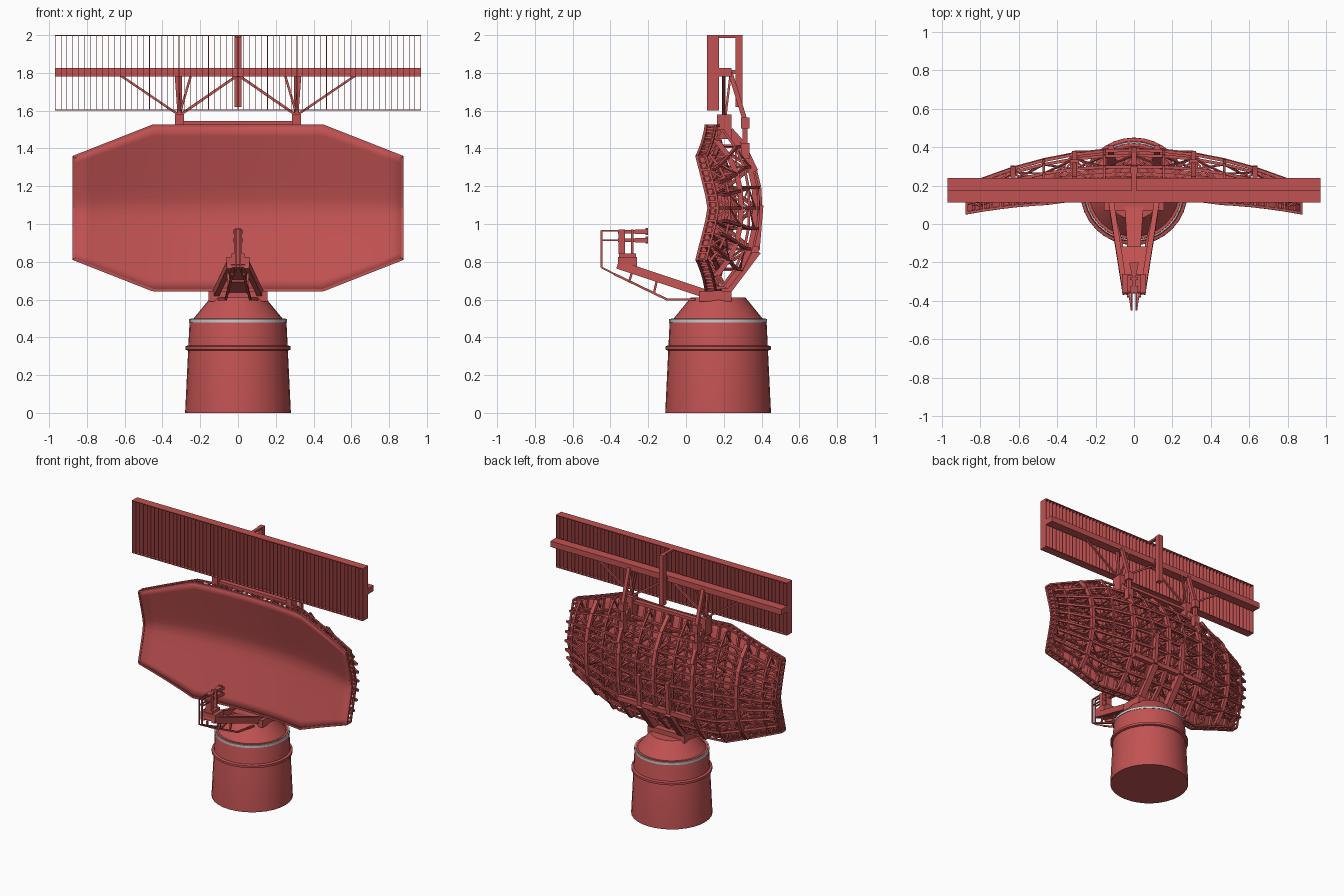
import bpy, bmesh, math
from mathutils import Vector, Matrix

if "Cube" in bpy.data.objects:
    bpy.data.objects.remove(bpy.data.objects["Cube"])

def material(name, col):
    m = bpy.data.materials.new(name)
    m.diffuse_color = (*col, 1)
    m.use_nodes = True
    m.node_tree.nodes["Principled BSDF"].inputs["Base Color"].default_value = m.diffuse_color
    return m

RED = material("red_paint", (0.54, 0.085, 0.085))
GREY = material("grey_metal", (0.55, 0.58, 0.56))

def finish(bm, name, mat=RED, smooth=None):
    bmesh.ops.recalc_face_normals(bm, faces=bm.faces)
    me = bpy.data.meshes.new(name)
    bm.to_mesh(me)
    bm.free()
    ob = bpy.data.objects.new(name, me)
    bpy.context.collection.objects.link(ob)
    me.materials.append(mat)
    if smooth:
        bpy.ops.object.select_all(action='DESELECT')
        ob.select_set(True)
        bpy.context.view_layer.objects.active = ob
        bpy.ops.object.shade_smooth_by_angle(angle=math.radians(smooth))
    return ob

def bar(bm, p, q, w, t=None, w2=None):
    """Box beam from p to q; w across (along x where possible), t deep."""
    t, w2 = t or w, w2 or w
    p, q = Vector(p), Vector(q)
    d = (q - p).normalized()
    side = Vector((0, 1, 0)) if abs(d.x) > 0.9 else Vector((1, 0, 0))
    u = (side - d * side.dot(d)).normalized()
    v = d.cross(u)
    ends = [[bm.verts.new(c + u * a * ww / 2 + v * b * t / 2)
             for a, b in ((-1, -1), (1, -1), (1, 1), (-1, 1))] for c, ww in ((p, w), (q, w2))]
    bm.faces.new(ends[0])
    bm.faces.new(ends[1])
    for i in range(4):
        j = (i + 1) % 4
        bm.faces.new((ends[0][i], ends[0][j], ends[1][j], ends[1][i]))

def path(bm, pts, w, t=None):
    for a, b in zip(pts, pts[1:]):
        bar(bm, a, b, w, t)

def box(bm, x0, x1, y0, y1, z0, z1):
    bar(bm, ((x0 + x1) / 2, (y0 + y1) / 2, z0), ((x0 + x1) / 2, (y0 + y1) / 2, z1), x1 - x0, y1 - y0)

def lathe(name, prof, mat=RED, n=32):
    bm = bmesh.new()
    rings = [[bm.verts.new((r * math.cos(2 * math.pi * i / n), 0.17 + r * math.sin(2 * math.pi * i / n), z))
              for i in range(n)] for r, z in prof]
    for a, b in zip(rings, rings[1:]):
        for i in range(n):
            bm.faces.new((a[i], a[(i + 1) % n], b[(i + 1) % n], b[i]))
    bm.faces.new(rings[0])
    bm.faces.new(rings[-1])
    finish(bm, name, mat, 30)

# Pedestal
lathe("pedestal", [(0.28, 0), (0.257, 0.475), (0.25, 0.5), (0.235, 0.5), (0.145, 0.61)])
lathe("pedestal_band", [(0.266, 0.33), (0.279, 0.335), (0.279, 0.352), (0.266, 0.357)])
lathe("bearing_ring", [(0.245, 0.478), (0.259, 0.478), (0.259, 0.496), (0.245, 0.496)], GREY)

# Reflector surface: shallow V in height, bowed in width, octagonal outline
ZC = 1.085
def half(x):
    return 0.435 - max(0, abs(x) - 0.45) * 0.165 / 0.42
def front(x, u, off=0):
    t = u * half(x)
    return Vector((x, 0.245 - 0.165 * x * x - 0.26 * (math.hypot(t, 0.03) - 0.03) + off, ZC + t))
def back(x, u):
    a = abs(x)
    return Vector((x, 0.39 - 0.25 * a * a - (0.2 - 0.1 * a) * abs(u) ** 2.6, ZC + u * half(x)))

xs = [0.87 * s * i / 10 for s in (1,) for i in range(-10, 11)]
xs = sorted([x for x in xs if abs(abs(x) - 0.45) > 0.03] + [-0.45, 0.45])
us = [i / 8 for i in range(-8, 9)]
bm = bmesh.new()
grid = [[bm.verts.new(front(x, u)) for u in us] for x in xs]
for a, b in zip(grid, grid[1:]):
    for i in range(len(us) - 1):
        bm.faces.new((a[i], b[i], b[i + 1], a[i + 1]))
ob = finish(bm, "reflector_surface", smooth=30)
sol = ob.modifiers.new("thickness", 'SOLIDIFY')
sol.thickness, sol.offset = 0.01, 0

# Rim: double rail joined by pegs
bm = bmesh.new()
edge = [(x, 1) for x in xs] + [(0.87, i / 4) for i in range(3, -4, -1)] \
     + [(x, -1) for x in reversed(xs)] + [(-0.87, i / 4) for i in range(-3, 4)]
for (a, b) in zip(edge, edge[1:] + edge[:1]):
    bar(bm, front(*a), front(*b), 0.014)
    bar(bm, front(*a, 0.05), front(*b, 0.05), 0.012)
    bar(bm, front(*a), front(*a, 0.05), 0.012)
    m = (Vector(a) + Vector(b)) / 2
    bar(bm, front(*m), front(*m, 0.05), 0.009)
finish(bm, "reflector_rim")

# Upright stiffeners on the back of the skin
bm = bmesh.new()
for i in range(-11, 12):
    x = i * 0.076
    path(bm, [front(x, u, 0.017) for u in (-0.97, -0.5, -0.06, 0.06, 0.5, 0.97)], 0.014, 0.026)
finish(bm, "skin_stiffeners")

# Curved truss ribs
bm = bmesh.new()
levels = [-0.97, -0.75, -0.5, -0.25, 0, 0.25, 0.5, 0.75, 0.97]
ribs = [-0.8, -0.63, -0.47, -0.31, -0.155, 0, 0.155, 0.31, 0.47, 0.63, 0.8]
heavy = (0, 0.31, 0.63)
for x in ribs:
    w = 0.028 if abs(x) in heavy else 0.014
    path(bm, [back(x, u) for u in levels], w, w)
    for i, u in enumerate(levels):
        bar(bm, front(x, u), back(x, u), w * 0.6)
        if i < 8:
            v = levels[i + 1]
            ends = (front(x, u), back(x, v)) if i % 2 else (back(x, u), front(x, v))
            bar(bm, *ends, 0.01)
finish(bm, "truss_ribs")

# Cross rails between ribs, with bracing
bm = bmesh.new()
rail_x = [-0.87] + ribs + [0.87]
for u in (-0.75, -0.5, -0.25, 0, 0.25, 0.5, 0.75):
    path(bm, [back(x, u) for x in rail_x], 0.016)
    path(bm, [front(x, u, 0.035) for x in rail_x], 0.022, 0.014)
    for i in range(len(rail_x) - 1):
        a, b = rail_x[i], rail_x[i + 1]
        bar(bm, *((front(a, u), back(b, u)) if i % 2 else (back(a, u), front(b, u))), 0.009)
for i in range(len(ribs) - 1):
    for u, v in ((-0.75, -0.5), (-0.25, 0), (0, 0.25), (0.5, 0.75)):
        a, b = ribs[i], ribs[i + 1]
        bar(bm, *((back(a, u), back(b, v)) if i % 2 else (back(a, v), back(b, u))), 0.009)
finish(bm, "cross_rails")

# Turntable head and rear carrying legs
bm = bmesh.new()
box(bm, -0.155, 0.155, 0.07, 0.24, 0.59, 0.645)
for s in (-1, 1):
    bar(bm, (s * 0.12, 0.19, 0.615), (s * 0.12, 0.375, 0.86), 0.045, 0.05)
    bar(bm, (s * 0.12, 0.375, 0.86), (s * 0.12, 0.395, 1.1), 0.03, 0.03)
bar(bm, (-0.31, 0.365, 0.865), (0.31, 0.365, 0.865), 0.035)
finish(bm, "turntable_head")

# Feed boom: two converging arms, deck plate and under-truss
bm = bmesh.new()
for s in (-1, 1):
    bar(bm, (s * 0.125, 0.15, 0.615), (s * 0.045, -0.36, 0.785), 0.028, 0.045)
    path(bm, [(s * 0.1, 0.05, 0.6), (s * 0.065, -0.1, 0.6), (s * 0.03, -0.38, 0.735)], 0.012)
    for y in (-0.17, -0.3):
        k = (y + 0.1) / -0.28
        bar(bm, (s * 0.05, y, 0.6 + 0.135 * k), (s * 0.055, y + 0.02, 0.715 + 0.1 * k - 0.02), 0.012)
bar(bm, (0, -0.12, 0.71), (0, -0.36, 0.79), 0.14, 0.012, 0.075)
bar(bm, (0, 0.12, 0.63), (0, -0.12, 0.7), 0.1, 0.012, 0.07)
finish(bm, "feed_boom")

# Feed box, posts, horns and guard frame
bm = bmesh.new()
box(bm, -0.062, 0.062, -0.36, -0.26, 0.77, 0.825)
box(bm, -0.035, 0.035, -0.355, -0.265, 0.825, 0.845)
for y, w in ((-0.34, 0.035), (-0.285, 0.014)):
    box(bm, -0.022, 0.022, y - w / 2, y + w / 2, 0.84, 0.97)
for z in (0.915, 0.96):
    bar(bm, (0, -0.36, z), (0, -0.255, z), 0.018)
    bar(bm, (0, -0.27, z), (0, -0.2, z), 0.022, 0.024, 0.05)
    box(bm, -0.014, 0.014, -0.215, -0.2, z - 0.018, z + 0.018)
for s in (-1, 1):
    path(bm, [(s * 0.012, -0.34, 0.965), (s * 0.012, -0.447, 0.965), (s * 0.012, -0.447, 0.77),
              (s * 0.025, -0.36, 0.725)], 0.009)
    bar(bm, (s * 0.012, -0.447, 0.915), (s * 0.012, -0.34, 0.915), 0.008)
finish(bm, "feed_horns")

# Upper array: thin upright blades between top and bottom strips
bm = bmesh.new()
N = 62
for i in range(N + 1):
    x = -0.968 + 1.936 * i / N
    box(bm, x - 0.0015, x + 0.0015, 0.112, 0.175, 1.604, 1.998)
box(bm, -0.97, 0.97, 0.112, 0.175, 1.602, 1.606)
box(bm, -0.97, 0.97, 0.112, 0.175, 1.996, 2.0)
finish(bm, "array_blades")

bm = bmesh.new()
box(bm, -0.97, 0.97, 0.172, 0.24, 1.782, 1.826)
finish(bm, "array_beam")

# Rear monitor mast on the array
bm = bmesh.new()
box(bm, -0.018, 0.018, 0.262, 0.3, 1.62, 2.0)
box(bm, -0.012, 0.012, 0.17, 0.27, 1.985, 2.0)
box(bm, -0.012, 0.012, 0.23, 0.27, 1.795, 1.815)
finish(bm, "array_rear_mast")

# Array supports
bm = bmesh.new()
for s in (-1, 1):
    box(bm, s * 0.31 - 0.023, s * 0.31 + 0.023, 0.165, 0.24, 1.45, 1.58)
    foot = (s * 0.31, 0.2, 1.575)
    bar(bm, foot, (s * 0.325, 0.2, 1.785), 0.02)
    bar(bm, foot, (s * 0.005, 0.2, 1.785), 0.014)
    bar(bm, foot, (s * 0.62, 0.2, 1.785), 0.012)
    x = s * 0.31
    path(bm, [(x, 0.235, 1.8), (x, 0.312, 1.55), (x, 0.312, 1.4), (x, 0.37, 1.28)], 0.025)
    box(bm, x - 0.022, x + 0.022, 0.29, 0.336, 1.505, 1.565)
    box(bm, x - 0.022, x + 0.022, 0.29, 0.336, 1.345, 1.43)
    bar(bm, (x, 0.24, 1.5), (x, 0.312, 1.42), 0.018)
    bar(bm, (x, 0.21, 1.58), (s * 0.25, 0.235, 1.785), 0.012)
box(bm, -0.29, 0.29, 0.18, 0.215, 1.523, 1.545)
finish(bm, "array_supports")
